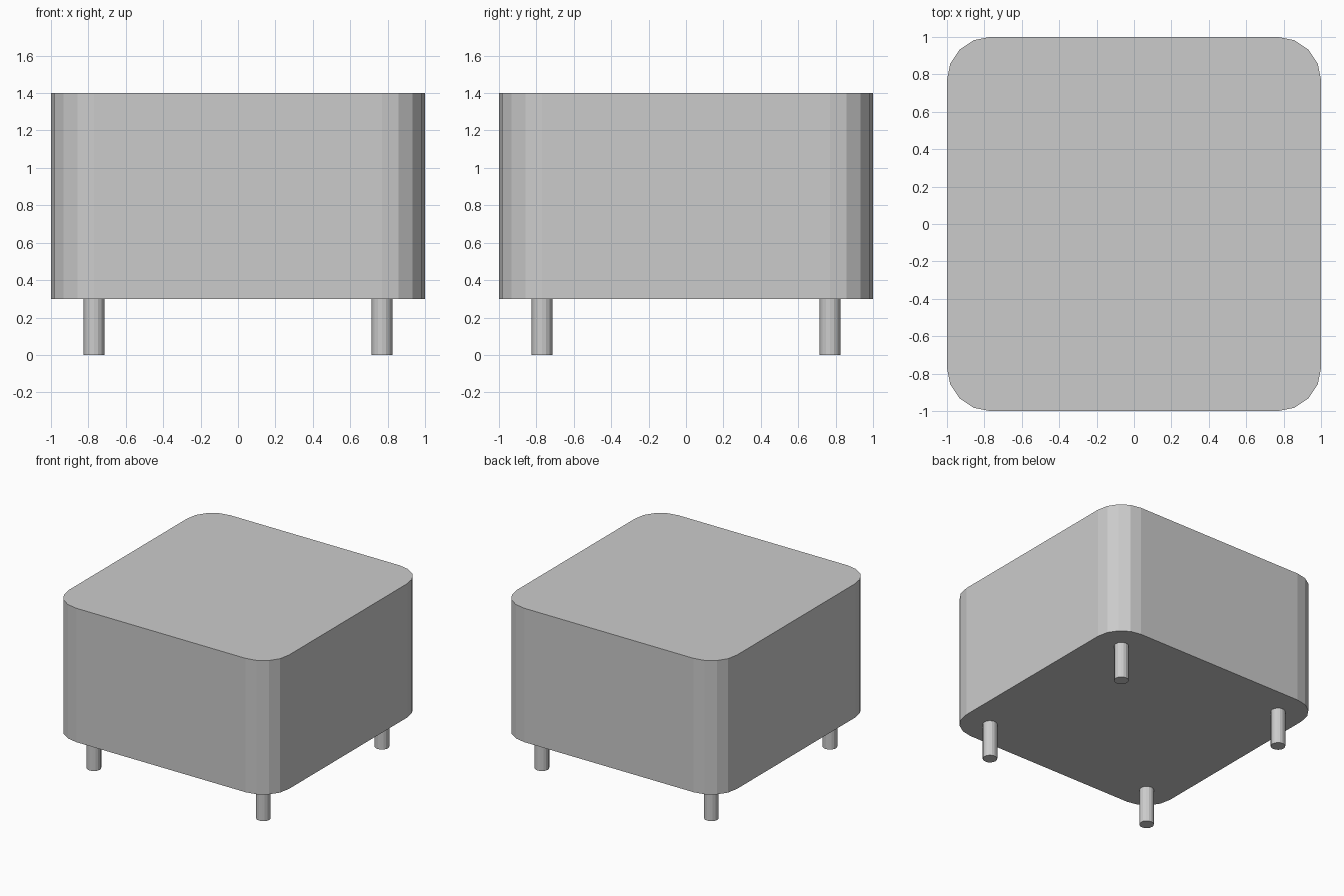
import bpy, bmesh
from math import pi, cos, sin

if "Cube" in bpy.data.objects:
    bpy.data.objects.remove(bpy.data.objects["Cube"])

R = 0.23          # corner radius
C = 1 - R         # corner centre, also the leg position
Z0, Z1 = 0.30, 1.40


def make_prism(name, outline, z0, z1):
    bm = bmesh.new()
    face = bm.faces.new([bm.verts.new((x, y, z0)) for x, y in outline])
    ext = bmesh.ops.extrude_face_region(bm, geom=[face], use_keep_orig=True)
    top = [g for g in ext["geom"] if isinstance(g, bmesh.types.BMVert)]
    bmesh.ops.translate(bm, vec=(0, 0, z1 - z0), verts=top)
    bmesh.ops.recalc_face_normals(bm, faces=bm.faces)
    mesh = bpy.data.meshes.new(name)
    bm.to_mesh(mesh)
    bm.free()
    obj = bpy.data.objects.new(name, mesh)
    bpy.context.collection.objects.link(obj)
    return obj


def arc(cx, cy, r, start, sweep, steps):
    return [(cx + r * cos(start + sweep * i / steps),
             cy + r * sin(start + sweep * i / steps)) for i in range(steps + 1)]


# Upholstered body with four-segment rounded corners
corners = [(1, 1), (-1, 1), (-1, -1), (1, -1)]
outline = []
for k, (sx, sy) in enumerate(corners):
    outline += arc(sx * C, sy * C, R, k * pi / 2, pi / 2, 4)
make_prism("seat_body", outline, Z0, Z1)

# Round legs under the corners
names = ["back_right_leg", "back_left_leg", "front_left_leg", "front_right_leg"]
for name, (sx, sy) in zip(names, corners):
    circle = arc(sx * C, sy * C, 0.055, 0, 2 * pi, 16)[:-1]
    make_prism(name, circle, 0, Z0)
